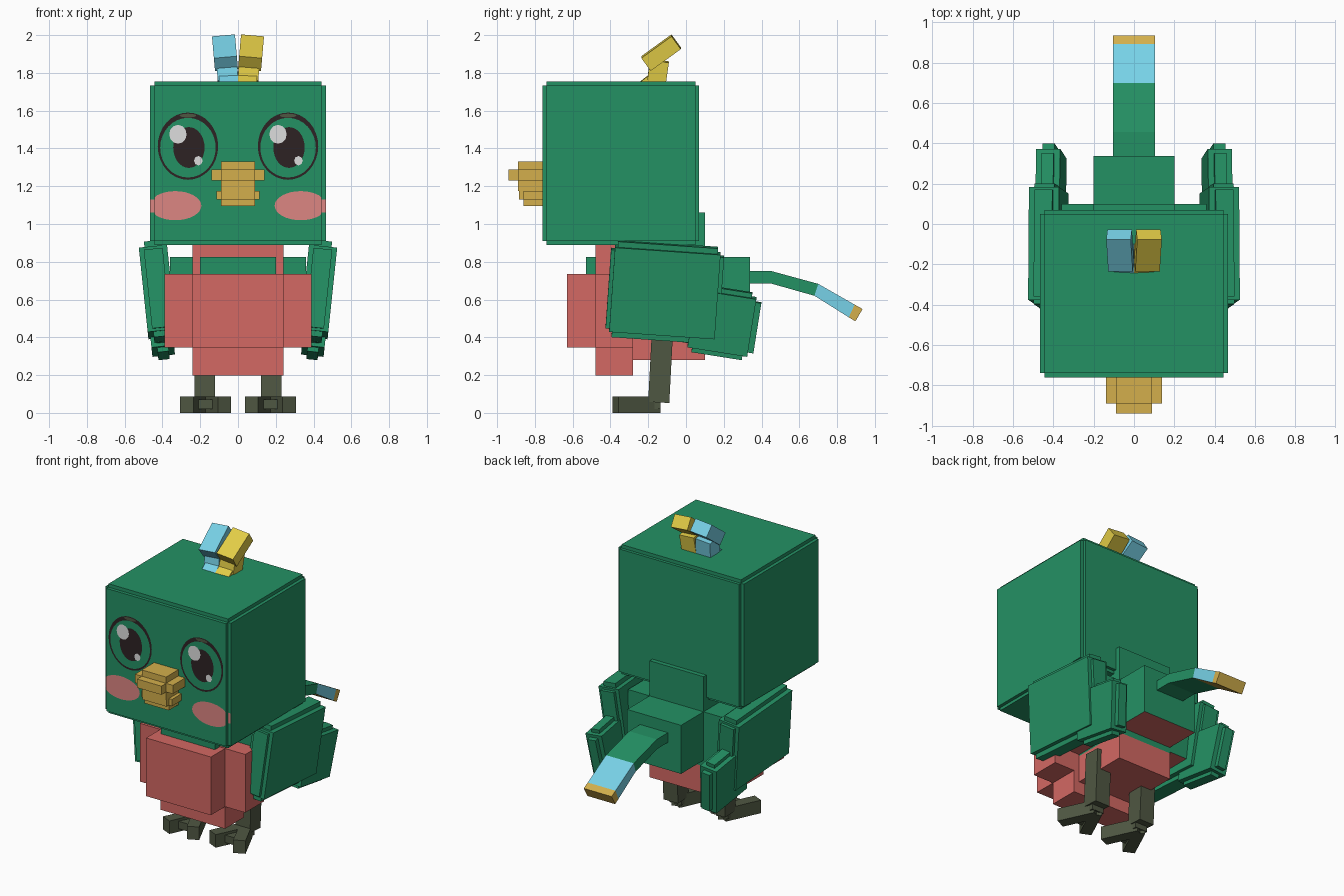
import bpy, bmesh, math
from mathutils import Matrix, Vector, Euler

if "Cube" in bpy.data.objects:
    bpy.data.objects.remove(bpy.data.objects["Cube"])


def material(name, r, g, b):
    lin = [((c / 255 + 0.055) / 1.055) ** 2.4 for c in (r, g, b)]
    m = bpy.data.materials.new(name)
    m.diffuse_color = (*lin, 1)
    m.use_nodes = True
    m.node_tree.nodes["Principled BSDF"].inputs["Base Color"].default_value = m.diffuse_color
    return m


GREEN = material("green", 36, 145, 100)
RED = material("red", 211, 104, 99)
PINK = material("pink", 220, 134, 130)
TAN = material("tan", 211, 175, 76)
YELLOW = material("yellow", 226, 204, 70)
BLUE = material("blue", 122, 214, 236)
DARK = material("dark", 45, 34, 36)
OLIVE = material("olive", 79, 87, 66)
WHITE = material("white", 222, 222, 222)


def finish(name, bm, *mats):
    me = bpy.data.meshes.new(name)
    bm.to_mesh(me)
    bm.free()
    for m in mats:
        me.materials.append(m)
    ob = bpy.data.objects.new(name, me)
    bpy.context.collection.objects.link(ob)
    return ob


def boxes(name, mat, dims, loc=(0, 0, 0), rot=(0, 0, 0)):
    """Overlapping boxes, each given as x0, x1, y0, y1, z0, z1; rot in degrees."""
    bm = bmesh.new()
    place = Matrix.Translation(loc) @ Euler([math.radians(a) for a in rot]).to_matrix().to_4x4()
    for x0, x1, y0, y1, z0, z1 in dims:
        mid = Vector((x0 + x1, y0 + y1, z0 + z1)) / 2
        size = Matrix.Diagonal((x1 - x0, y1 - y0, z1 - z0, 1))
        bmesh.ops.create_cube(bm, size=1, matrix=place @ Matrix.Translation(mid) @ size)
    return finish(name, bm, mat)


def centred(x, y, z):
    return (-x / 2, x / 2, -y / 2, y / 2, -z / 2, z / 2)


def ellipse(cx, cz, rx, rz, n=32):
    return [(cx + rx * math.cos(2 * math.pi * i / n), cz + rz * math.sin(2 * math.pi * i / n))
            for i in range(n)]


def plate(name, mat, pts, y):
    bm = bmesh.new()
    bm.faces.new([bm.verts.new((x, y, z)) for x, z in pts])
    return finish(name, bm, mat)


def ring(name, mat, outer, inner, y):
    bm = bmesh.new()
    a = [bm.verts.new((x, y, z)) for x, z in outer]
    b = [bm.verts.new((x, y, z)) for x, z in inner]
    for i in range(len(a)):
        j = (i + 1) % len(a)
        bm.faces.new((a[i], a[j], b[j], b[i]))
    return finish(name, bm, mat)


# Head: three boxes give stepped edges
boxes("head", GREEN, [(-.465, .465, -.738, .05, .91, 1.732),
                      (-.443, .443, -.76, .07, .91, 1.732),
                      (-.443, .443, -.738, .05, .89, 1.755)])

# Eyes and cheeks painted on the face
for side, x in (("left", -.265), ("right", .265)):
    ring(side + "_eye_outline", DARK, ellipse(x, 1.412, .16, .178),
         ellipse(x, 1.404, .147, .158), -.763)
    plate(side + "_eye_lash", OLIVE, ellipse(x, 1.574, .045, .01, 12), -.765)
    plate(side + "_pupil", DARK, ellipse(x + .005, 1.405, .083, .108), -.763)
    plate(side + "_large_glint", WHITE, ellipse(x - .053, 1.475, .046, .05, 12), -.766)
    plate(side + "_small_glint", WHITE, ellipse(x + .055, 1.335, .023, .025, 8), -.766)
    s = math.copysign(1, x)
    cheek = [(max(-.443, min(.443, px)), pz) for px, pz in ellipse(s * .332, 1.097, .138, .077)]
    plate(side + "_cheek", PINK, cheek, -.763)
    e = sorted((s * .443, s * .465))
    plate(side + "_cheek_edge", PINK, [(e[0], 1.06), (e[1], 1.06), (e[1], 1.13), (e[0], 1.13)], -.741)

# Beak
boxes("upper_beak", TAN, [(-.09, .09, -.89, -.75, 1.175, 1.33),
                          (-.14, .14, -.89, -.75, 1.23, 1.288),
                          (-.09, .09, -.94, -.75, 1.23, 1.288)])
boxes("lower_beak", TAN, [(-.09, .09, -.86, -.75, 1.095, 1.2),
                          (-.113, .113, -.86, -.75, 1.13, 1.175),
                          (-.09, .09, -.885, -.75, 1.13, 1.175)])

# Head tuft: one leaning plume per side
for side, s, mat in (("left", -1, BLUE), ("right", 1, YELLOW)):
    boxes(side + "_tuft_tip", mat, [centred(.122, .197, .084)], (s * .069, -.132, 1.907), (36, s * 5, 0))
    boxes(side + "_tuft_middle", mat, [centred(.108, .1, .11)], (s * .057, -.148, 1.81), (-8, s * 4, 0))
    boxes(side + "_tuft_base", mat, [centred(.1, .14, .06)], (s * .05, -.175, 1.768), (38, s * 2, 0))

# Chest
boxes("chest", RED, [(-.39, .39, -.48, -.28, .345, .735),
                     (-.24, .24, -.48, -.28, .197, .89),
                     (-.24, .24, -.63, -.28, .345, .735)])

# Body: green above, red below
body = boxes("body", GREEN, [(-.2, .2, -.38, .1, .46, 1.06),
                             (-.2, .2, -.53, .338, .5, .825),
                             (-.36, .36, -.36, .1, .47, .825)])
body.data.materials.append(RED)
for f in body.data.polygons:
    f.material_index = int(f.normal.z < -.9)
boxes("lower_body", RED, [(-.2, .2, -.38, .1, .28, .46)])

# Tail: bent strip with a blue end section and a tan tip
top = [(.3, .75), (.455, .75), (.7, .683), (.893, .573), (.935, .55)]
low = [(.3, .685), (.45, .685), (.68, .62), (.862, .506), (.897, .485)]
bm = bmesh.new()
rows = [[bm.verts.new((x, *p)) for x, p in ((-.103, t), (.103, t), (.103, b), (-.103, b))]
        for t, b in zip(top, low)]
for i in range(4):
    for k in range(4):
        f = bm.faces.new((rows[i][k], rows[i][(k + 1) % 4], rows[i + 1][(k + 1) % 4], rows[i + 1][k]))
        f.material_index = (0, 0, 1, 2)[i] if not (i == 2 and k == 2) else 2
bm.faces.new(rows[0])
bm.faces.new(rows[-1][::-1]).material_index = 2
bmesh.ops.recalc_face_normals(bm, faces=bm.faces)
finish("tail", bm, GREEN, BLUE, TAN)

for side, s in (("left", -1), ("right", 1)):
    # Wing and its rear feather
    boxes(side + "_wing", GREEN, [centred(.15, .56, .45), centred(.09, .53, .51),
                                  centred(.1, .6, .42)], (s * .425, -.112, .64), (-4, s * 6, 0))
    boxes(side + "_feather", GREEN, [centred(.12, .32, .31), centred(.06, .27, .36),
                                     centred(.06, .38, .27)], (s * .412, .19, .48), (-9, s * 6, 0))
    # Leg and splayed toes
    boxes(side + "_leg", OLIVE, [centred(.108, .112, .36)], (s * .175, -.135, .235), (-3, 0, 0))
    boxes(side + "_middle_toe", OLIVE, [(-.045, .045, -.17, .025, .02, .07)], (s * .172, -.16, 0))
    for which, a in (("inner", -25 * s), ("outer", 25 * s)):
        boxes(f"{side}_{which}_toe", OLIVE, [(-.038, .038, -.235, .01, 0, .087)],
              (s * .172, -.16, 0), (0, 0, a))
